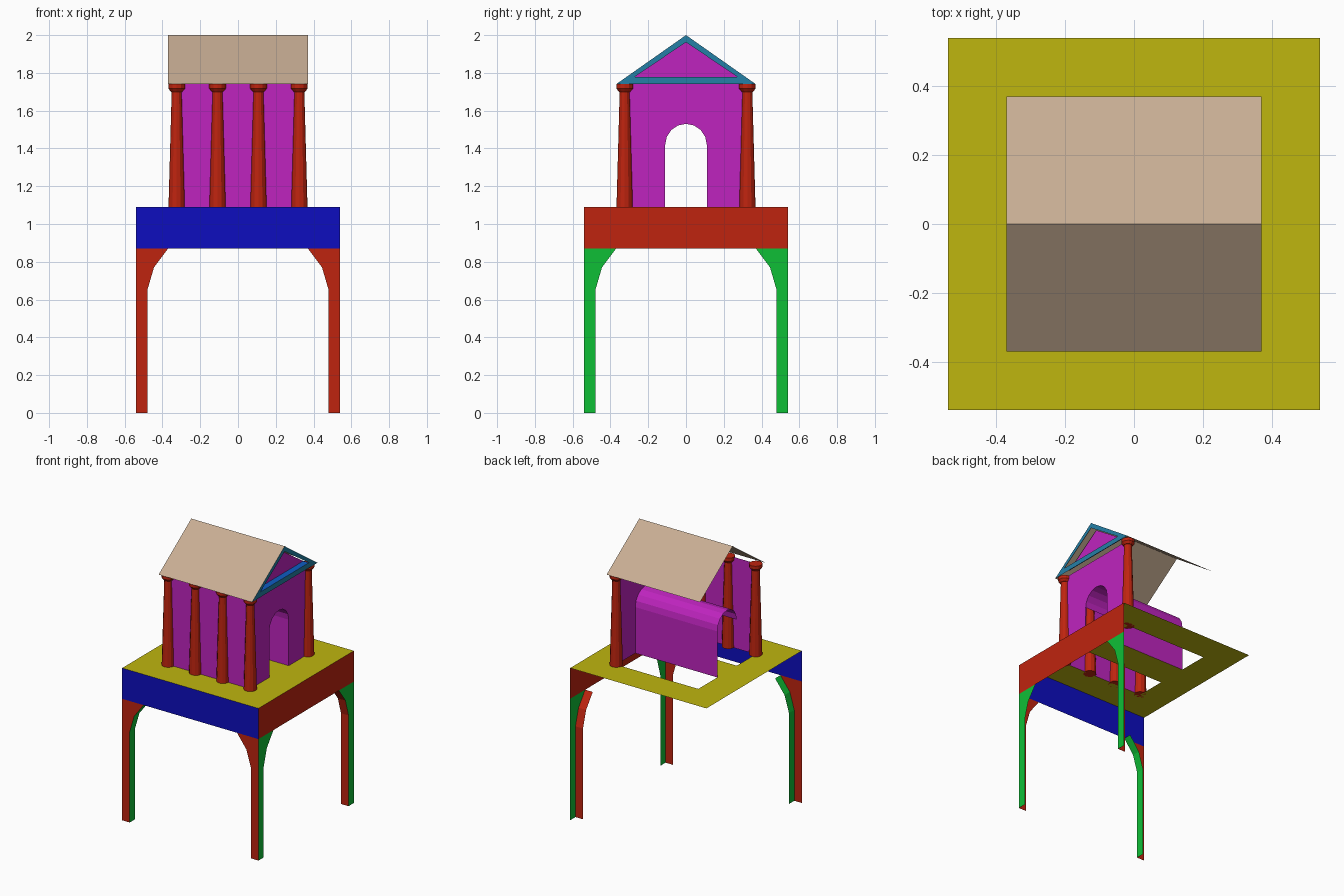
import bpy
import bmesh
import math
from mathutils import Vector, Matrix

if "Cube" in bpy.data.objects:
    bpy.data.objects.remove(bpy.data.objects["Cube"], do_unlink=True)


def material(name, *rgb):
    lin = [((c / 255 + 0.055) / 1.055) ** 2.4 if c > 10 else c / 255 / 12.92 for c in rgb]
    m = bpy.data.materials.new(name)
    m.use_nodes = True
    m.diffuse_color = (*lin, 1)
    m.node_tree.nodes["Principled BSDF"].inputs["Base Color"].default_value = (*lin, 1)
    return m


red = material("brick red", 191, 36, 15)
purple = material("wall purple", 191, 36, 191)
blue = material("deep blue", 13, 13, 191)
green = material("leaf green", 15, 191, 54)
yellow = material("mustard yellow", 191, 182, 15)
teal = material("trim teal", 36, 128, 166)
ledge_blue = material("ledge blue", 14, 92, 195)
tan = material("roof tan", 200, 174, 148)

FRONT, RIGHT, UP = Vector((0, -1, 0)), Vector((1, 0, 0)), Vector((0, 0, 1))


def finish(name, bm, mat):
    me = bpy.data.meshes.new(name)
    bm.to_mesh(me)
    bm.free()
    me.materials.append(mat)
    ob = bpy.data.objects.new(name, me)
    bpy.context.scene.collection.objects.link(ob)
    return ob


def sheets(name, mat, facing, *polys):
    """Open faces, each wound so that its normal agrees with facing."""
    bm = bmesh.new()
    for pts in polys:
        face = bm.faces.new([bm.verts.new(p) for p in pts])
        face.normal_update()
        if face.normal.dot(facing) < 0:
            face.normal_flip()
    bmesh.ops.remove_doubles(bm, verts=bm.verts, dist=1e-5)
    return finish(name, bm, mat)


def rect(x0, x1, y0, y1, z):
    return [(x0, y0, z), (x1, y0, z), (x1, y1, z), (x0, y1, z)]


def on_front(y, pts):
    return [(u, y, z) for u, z in pts]


def on_side(x, pts):
    return [(x, u, z) for u, z in pts]


def box2d(half, z0, z1):
    return [(-half, z0), (half, z0), (half, z1), (-half, z1)]


def band(path, a, b, place):
    """Quads sweeping a profile path between two depths."""
    return [place(a, [p, q]) + place(b, [q, p]) for p, q in zip(path, path[1:])]


BASE, DECK, WALL, ROOF = 0.54, 1.09, 0.325, 0.37
APRON, EAVE, RIDGE = 0.87, 1.74, 2.0
DOOR, SPRING = 0.11, 1.42
LEG = 0.06

# Legs: flared plates on the two outer faces, with the arch soffits behind
arch = [(BASE - LEG, 0), (BASE - LEG, 0.65), (0.445, 0.77), (0.37, APRON)]
plate = arch + [(BASE, APRON), (BASE, 0)]
mirrored = [(-u, z) for u, z in plate]
sheets("front_leg_plates", red, FRONT, on_front(-BASE, plate), on_front(-BASE, mirrored))
sheets("right_leg_plates", green, RIGHT, on_side(BASE, plate), on_side(BASE, mirrored))
left_arch = [(-u, z) for u, z in arch]
sheets("front_arch_soffit", green, RIGHT, *band(left_arch, -BASE, -BASE + LEG, on_front))
sheets("right_arch_soffit", red, FRONT, *band(arch, BASE, BASE - LEG, on_side))

# Aprons
sheets("front_apron", blue, FRONT, on_front(-BASE, box2d(BASE, APRON, DECK)))
sheets("right_apron", red, RIGHT, on_side(BASE, box2d(BASE, APRON, DECK)))

# Deck with openings on both sides of the passage floor
sheets("deck", yellow, UP,
       rect(-BASE, BASE, -BASE, -WALL, DECK),
       rect(-BASE, BASE, WALL, BASE, DECK),
       rect(-BASE, -WALL, -WALL, WALL, DECK),
       rect(WALL, BASE, -WALL, WALL, DECK),
       rect(-WALL, WALL, -DOOR, DOOR, DECK))

# Walls, the right one with an arched doorway
vault = [(DOOR * math.cos(math.pi * i / 8), SPRING + DOOR * math.sin(math.pi * i / 8))
         for i in range(9)]
sheets("front_wall", purple, FRONT, on_front(-WALL, box2d(WALL, DECK, EAVE)))
sheets("right_wall", purple, RIGHT, on_side(WALL,
       [(WALL, DECK), (WALL, EAVE), (-WALL, EAVE), (-WALL, DECK), (-DOOR, DECK)]
       + vault[::-1] + [(DOOR, DECK)]))

# Passage: one side wall and the barrel vault
sheets("passage_wall", purple, FRONT, *band([(DOOR, DECK), (DOOR, SPRING)], -WALL, WALL, on_side))
sheets("passage_vault", purple, -UP, *band(vault, -WALL, WALL, on_side))


# Columns with flared capitals
def column(name, x, y):
    bm = bmesh.new()
    for r0, r1, z0, z1 in ((0.043, 0.026, DECK, 1.705),
                           (0.03, 0.044, 1.7, 1.717),
                           (0.044, 0.044, 1.717, EAVE)):
        bmesh.ops.create_cone(bm, cap_ends=True, segments=12, radius1=r0, radius2=r1,
                              depth=z1 - z0,
                              matrix=Matrix.Translation((x, y, (z0 + z1) / 2)))
    finish(name, bm, red)


for i in range(4):
    column(f"front_column_{i + 1}", WALL * (2 * i / 3 - 1), -WALL)
column("back_right_column", WALL, WALL)

# Roof slopes
sheets("roof", tan, UP, *band([(-ROOF, EAVE), (0, RIDGE), (ROOF, EAVE)], -ROOF, ROOF, on_side))

# Right gable: trim ring, recessed panel and ledge
outer = [(-ROOF, EAVE), (ROOF, EAVE), (0, RIDGE)]
inner = [(-0.275, 1.777), (0.275, 1.777), (0, 1.962)]
ring = [on_side(ROOF, [outer[i], outer[(i + 1) % 3], inner[(i + 1) % 3], inner[i]])
        for i in range(3)]
sheets("gable_trim", teal, RIGHT, *ring)
sheets("gable_panel", purple, RIGHT, on_side(WALL, inner))
sheets("gable_ledge", ledge_blue, UP, *band(inner[:2], WALL, ROOF, on_side))
